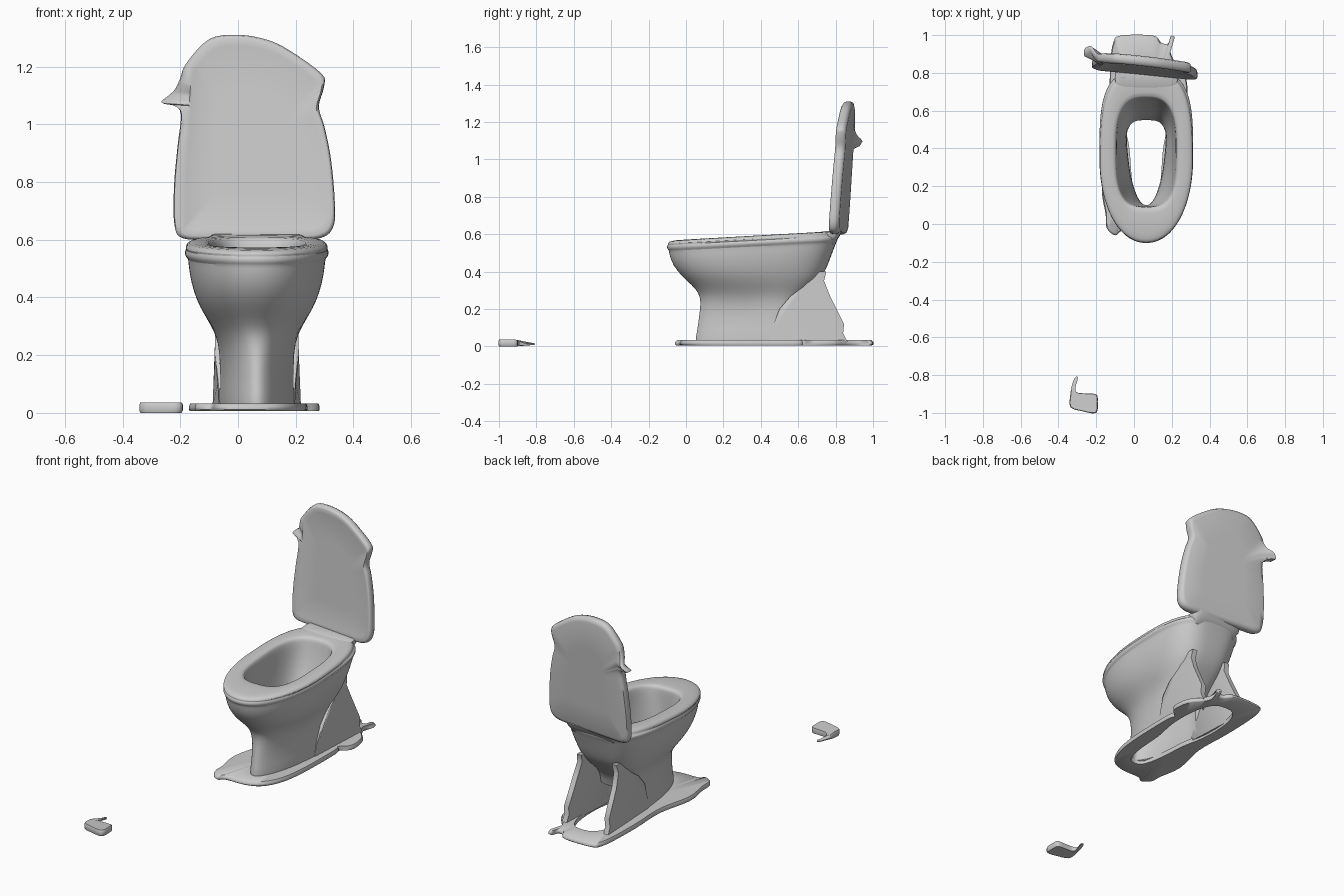
import bpy, bmesh, math
from mathutils import Vector

if "Cube" in bpy.data.objects:
    bpy.data.objects.remove(bpy.data.objects["Cube"])

XC = 0.065  # centre line of the fixture


def loft(name, rings, closed=False, caps=False, drop=None, subsurf=0, angle=40):
    """Skin a list of equal-length point rings into one smooth object."""
    bm = bmesh.new()
    vs = [[bm.verts.new(p) for p in r] for r in rings]
    n = len(rings[0])
    for i in range(len(rings) if closed else len(rings) - 1):
        a, b = vs[i], vs[(i + 1) % len(vs)]
        for j in range(n):
            k = (j + 1) % n
            bm.faces.new((a[j], a[k], b[k], b[j]))
    if caps:
        bm.faces.new(vs[0])
        bm.faces.new(vs[-1])
    bmesh.ops.recalc_face_normals(bm, faces=bm.faces)
    if drop:
        gone = [f for f in bm.faces if drop(f.calc_center_median())]
        bmesh.ops.delete(bm, geom=gone, context='FACES')
    me = bpy.data.meshes.new(name)
    bm.to_mesh(me)
    bm.free()
    ob = bpy.data.objects.new(name, me)
    bpy.context.collection.objects.link(ob)
    if subsurf:
        m = ob.modifiers.new("smooth", 'SUBSURF')
        m.levels = m.render_levels = subsurf
    bpy.ops.object.select_all(action='DESELECT')
    ob.select_set(True)
    bpy.context.view_layer.objects.active = ob
    bpy.ops.object.shade_smooth_by_angle(angle=math.radians(angle))
    return ob


def smooth_loop(pts, steps=4):
    """Closed Catmull-Rom curve through 2D points."""
    out, n = [], len(pts)
    for i in range(n):
        p0, p1, p2, p3 = (Vector(pts[(i + k) % n]) for k in (-1, 0, 1, 2))
        for s in range(steps):
            t = s / steps
            out.append(0.5 * (2 * p1 + (p2 - p0) * t + (2 * p0 - 5 * p1 + 4 * p2 - p3) * t * t
                              + (3 * p1 - p0 - 3 * p2 + p3) * t ** 3))
    return out


def egg(z, w, yf, yb, taper=0.0, nf=2.1, nb=2.6, n=64):
    """Horizontal egg-shaped ring; the upper rings tilt up to the rear."""
    yc, b = (yf + yb) / 2, (yb - yf) / 2
    ring = []
    for i in range(n):
        a = 2 * math.pi * i / n
        c, s = math.cos(a), math.sin(a)
        e = 2 / (nb if s > 0 else nf)
        u = math.copysign(abs(c) ** e, c)
        v = math.copysign(abs(s) ** e, s)
        y = yc + b * v
        ring.append((XC + w * (1 + taper * v) * u, y, z + 0.055 * (y + 0.1) * z / 0.55))
    return ring


# Bowl and pedestal: outer skin upward, over the seat, inner skin downward
outer = [(.02, .118, .045, .58, .3, 2.1, 4), (.08, .112, .06, .58, .3, 2.1, 4),
         (.16, .112, .07, .58, .3, 2.1, 4), (.23, .122, .08, .60, .22, 2.1, 3.5),
         (.28, .15, .07, .66, .12, 2.1, 3.2), (.325, .182, .03, .71, .05, 2.1, 3.2),
         (.37, .207, -.02, .745, 0, 2.1, 3.2), (.43, .227, -.07, .77, 0, 2.1, 3.3),
         (.49, .237, -.09, .795, 0, 2.1, 3.4), (.513, .237, -.091, .805, 0, 2.1, 3.4)]
rim = [(.519, .248, -.1, .81, 0, 2.1, 3.4), (.535, .250, -.103, .812, 0, 2.1, 3.4),
       (.542, .242, -.096, .812, -.02, 2.1, 3.2), (.547, .248, -.1, .812, -.02, 2.1, 3),
       (.559, .243, -.094, .81, -.02, 2.1, 3), (.566, .225, -.07, .80, -.02, 2.1, 3)]
inner = [(.566, .172, .078, .68, .02, 3, 2.8), (.558, .161, .09, .67, .02, 3.2, 2.8),
         (.53, .156, .092, .665, .02, 3, 2.8), (.45, .15, .094, .645, .05, 2.6, 2.8),
         (.36, .136, .096, .61, .12, 2.2, 2.8), (.27, .108, .1, .565, .22, 2.1, 3),
         (.2, .092, .1, .55, .28, 2.1, 3.5), (.08, .092, .09, .55, .28, 2.1, 4),
         (.02, .096, .08, .55, .28, 2.1, 4)]
loft("bowl_and_seat", [egg(*r) for r in outer + rim + inner], closed=True, subsurf=1, angle=60,
     drop=lambda c: c.z < .19 and c.y > .5 and abs(c.x - XC) < .125)

# Rear side panels, leaving the back of the pedestal open
side = [(.44, .02), (.46, .10), (.50, .20), (.56, .27), (.63, .32), (.68, .37), (.715, .40),
        (.75, .40), (.738, .35), (.77, .27), (.81, .19), (.845, .12), (.84, .07), (.865, .02)]
for label, s in (("left", -1), ("right", 1)):
    # panels start inside the pedestal wall, flare out low down and lean in at the top
    rings = [[(XC + s * (d + .04 * max(0, .2 - z) - .10 * max(0, z - .25)
                         - .35 * max(0, .50 - y)), y, z) for y, z in side]
             for d in (.115, .128, .143, .146)]
    mid = [[(x, y + (.012 if y < .6 else 0), z) for x, y, z in rings[0]], rings[1], rings[2],
           [(x, y + (.012 if y < .55 else 0), z) for x, y, z in rings[3]]]
    loft(label + "_rear_panel", mid, caps=True, angle=60)

# Ragged floor flange around an open middle
flange = smooth_loop([(-.15, .05), (-.145, -.02), (-.10, -.06), (-.06, -.035), (.06, -.03), (.15, .01),
                      (.21, .12), (.235, .3), (.24, .58), (.225, .63), (.28, .68), (.27, .79),
                      (.215, .86), (.19, .93), (.215, .985), (.195, .995), (.18, .955), (.145, .96),
                      (.10, .998), (-.07, .998), (-.11, .96), (-.125, .85), (-.13, .65),
                      (-.125, .42), (-.17, .2)])


def scaled(loop, k, cx, cy):
    return [Vector((cx + (p.x - cx) * k, cy + (p.y - cy) * k)) for p in loop]


def hole_point(p):
    d = (p - Vector((XC, .48))).normalized()
    w = .105 * (1 + .22 * d.y)
    r = (abs(d.x / w) ** 3 + abs(d.y / .40) ** 3) ** (-1 / 3)
    return Vector((XC, .48)) + d * r


hole = [hole_point(p) for p in flange]
flat = lambda loop, z: [(p.x, p.y, z) for p in loop]
loft("floor_flange", [flat(scaled(flange, .985, XC, .48), .006), flat(flange, .012),
                      flat(flange, .022), flat(scaled(flange, .98, XC, .48), .033),
                      flat(hole, .033), flat(hole, .006)], closed=True, angle=50)

# Raised lid: slightly twisted panel with a broken, hooked corner
lid = smooth_loop([(-.19, .605), (-.22, .65), (-.222, .78), (-.21, .92), (-.198, 1.035), (-.225, 1.066),
                   (-.266, 1.076), (-.24, 1.10), (-.218, 1.122), (-.2, 1.16), (-.18, 1.21), (-.1, 1.295),
                   (0, 1.31), (.1, 1.293), (.18, 1.255), (.29, 1.175), (.298, 1.13), (.28, 1.06),
                   (.3, .99), (.322, .88), (.335, .74), (.332, .65), (.29, .607), (.18, .6), (-.08, .6)])


def lid_ring(k, off):
    ring = []
    for p in scaled(lid, k, .06, .93):
        if k < .97:  # keep the hook out of the flat faces
            edge = -.188 + .07 * max(0, p.y - .8)
            p.x = max(p.x, .06 + (edge - .06) * min(1, k / .93))
        hook = .055 * min(1, max(0, (-.185 - p.x) / .05)) * max(0, 1 - abs(p.y - 1.11) / .08)
        ring.append((p.x, .822 - .10 * p.x + .07 * (p.y - .65) + off + hook, p.y))
    return ring


loft("lid", [lid_ring(k, o) for k, o in ((.5, -.021), (.90, -.021), (.96, -.026), (.99, -.02),
             (1, -.005), (1, .008), (.98, .022), (.93, .028), (.5, .028))], caps=True, angle=60)

# Hinge deck joining the seat and the lid
deck = [egg(z, w, yf, yb, 0, 4, 4, 32) for z, w, yf, yb in
        ((.50, .14, .72, .79), (.545, .165, .715, .825), (.562, .165, .715, .835),
         (.568, .15, .73, .825))]
loft("hinge_deck", deck, caps=True, angle=60)
for label, x in (("left", -.06), ("right", .17)):
    knob = [[(x + r * math.cos(a * math.pi / 8), .785 + .7 * r * math.sin(a * math.pi / 8), z)
             for a in range(16)] for r, z in ((.04, .59), (.036, .612), (.02, .618))]
    loft(label + "_hinge", knob, caps=True)

# Loose floor fragment: thick block with a thin arm
frag = smooth_loop([(-.336, -.97), (-.27, -.992), (-.2, -1), (-.192, -.94), (-.2, -.902),
                    (-.26, -.897), (-.305, -.89), (-.312, -.86), (-.298, -.812), (-.314, -.815),
                    (-.33, -.86), (-.338, -.91)], 3)


def frag_ring(k, z):
    out = []
    for p in scaled(frag, k, -.275, -.93):
        t = min(1, max(0, (p.y + .905) / .04))
        out.append((p.x, p.y, z * (1 - t) + (.008 + z * .25) * t))
    return out


loft("floor_fragment", [frag_ring(k, z) for k, z in ((.95, 0), (1, .008), (1, .028), (.95, .036))],
     caps=True, angle=50)
